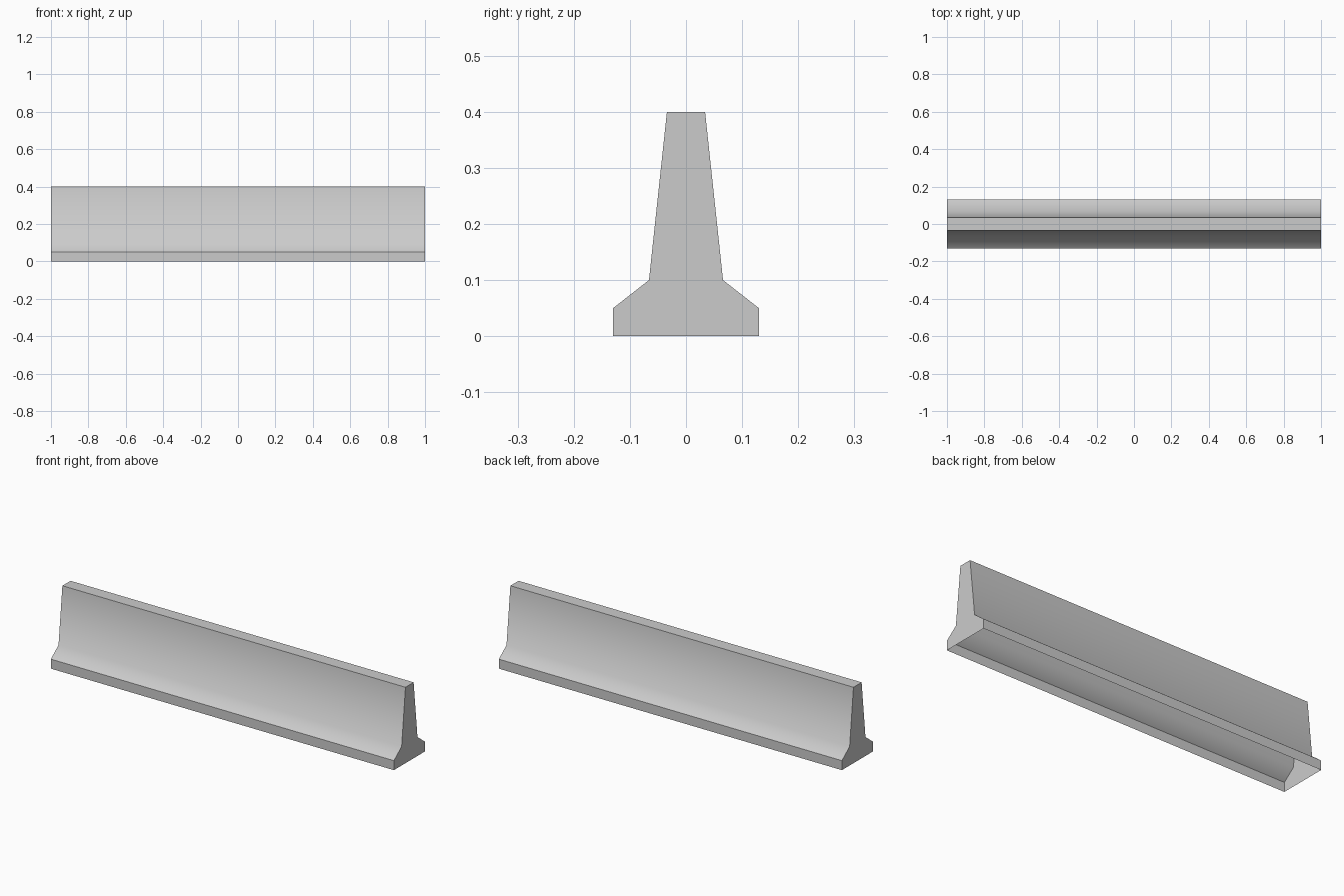
import bpy, bmesh
from math import radians

cube = bpy.data.objects.get("Cube")
if cube:
    bpy.data.objects.remove(cube, do_unlink=True)

# Concrete colour
concrete = bpy.data.materials.new("concrete grey")
concrete.use_nodes = True
colour = (0.6, 0.6, 0.6, 1)
concrete.diffuse_color = colour
concrete.node_tree.nodes["Principled BSDF"].inputs["Base Color"].default_value = colour

# Half profile (half width, height): foot, slope, wall, top
half = [(0.13, 0), (0.13, 0.05), (0.066, 0.10), (0.034, 0.40)]
profile = half + [(-y, z) for y, z in reversed(half)]

# Extrude the profile along x; the underside stays open
bm = bmesh.new()
right, left = ([bm.verts.new((x, y, z)) for y, z in profile] for x in (-1, 1))
for i in range(len(profile) - 1):
    bm.faces.new((right[i], left[i], left[i + 1], right[i + 1]))
bm.faces.new(left[::1])
bm.faces.new(right[::-1])
bm.normal_update()

mesh = bpy.data.meshes.new("road_barrier")
bm.to_mesh(mesh)
bm.free()
mesh.materials.append(concrete)
barrier = bpy.data.objects.new("road_barrier", mesh)
bpy.context.collection.objects.link(barrier)

# Slope blends smoothly into the wall; other edges stay crisp
bpy.ops.object.select_all(action="DESELECT")
barrier.select_set(True)
bpy.context.view_layer.objects.active = barrier
bpy.ops.object.shade_smooth_by_angle(angle=radians(49))
